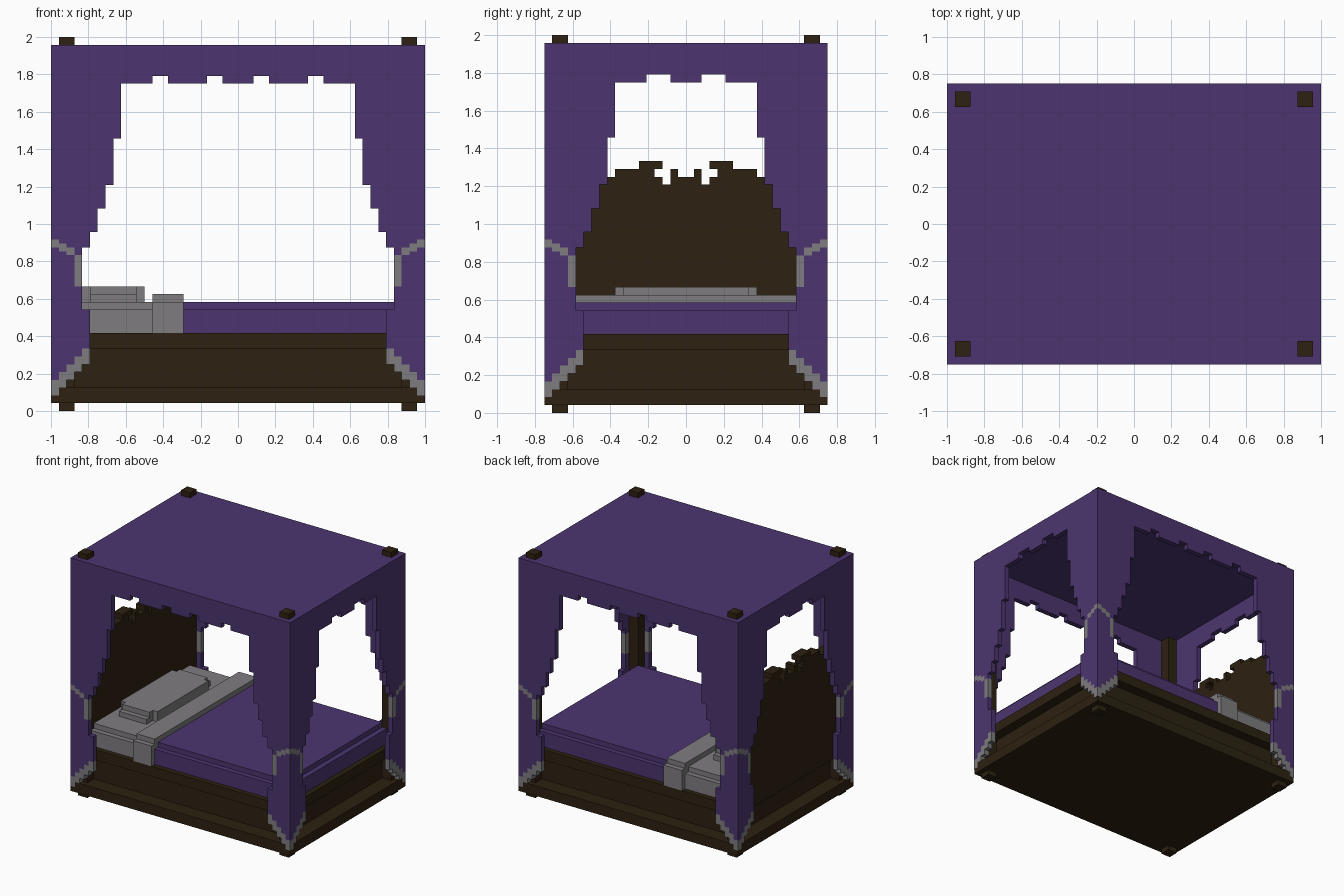
import bpy, bmesh
from mathutils import Matrix, Vector

if "Cube" in bpy.data.objects:
    bpy.data.objects.remove(bpy.data.objects["Cube"], do_unlink=True)

UNIT = 1 / 24  # one block
HX, HY = 24, 18  # half length and half depth in blocks


def material(name, rgb):
    m = bpy.data.materials.new(name)
    m.use_nodes = True
    m.diffuse_color = (*rgb, 1)
    m.node_tree.nodes["Principled BSDF"].inputs["Base Color"].default_value = (*rgb, 1)
    return m


purple = material("purple cloth", (0.072, 0.036, 0.162))
brown = material("dark wood", (0.026, 0.0155, 0.0055))
grey = material("grey linen", (0.212, 0.203, 0.212))


def build(name, mat, boxes):
    """One object from boxes given as (x0, x1, y0, y1, z0, z1) in blocks."""
    bm = bmesh.new()
    for x0, x1, y0, y1, z0, z1 in boxes:
        centre = Vector((x0 + x1, y0 + y1, z0 + z1)) * UNIT / 2
        size = Vector((abs(x1 - x0), abs(y1 - y0), abs(z1 - z0))) * UNIT
        bmesh.ops.create_cube(bm, size=1, matrix=Matrix.Translation(centre) @ Matrix.Diagonal(size).to_4x4())
    mesh = bpy.data.meshes.new(name)
    bm.to_mesh(mesh)
    bm.free()
    mesh.materials.append(mat)
    obj = bpy.data.objects.new(name, mesh)
    bpy.context.collection.objects.link(obj)
    return obj


def slab(hx, hy, z0, z1):
    return (-hx, hx, -hy, hy, z0, z1)


CORNERS = [(sx, sy) for sx in (-1, 1) for sy in (-1, 1)]

# Wooden base: plinth, recessed panel and rim
build("base_plinth", brown, [slab(HX - 0.03, HY - 0.03, 1, 3)])
build("base_panel", brown, [slab(21, 15, 3, 8)])
build("base_rim", brown, [slab(23, 17, 8, 10)])

# Corner posts, poking out as feet and finials
for sx, sy in CORNERS:
    name = ("left" if sx > 0 else "right") + ("_back" if sy > 0 else "_front") + "_post"
    build(name, brown, [(21 * sx, 23 * sx, 15 * sy, 17 * sy, 0, 48)])

# Carved headboard: (from, to, bottom, top) for one half
carving = [(0, 1, 10, 30), (1, 2, 10, 31), (2, 3, 10, 29), (3, 4, 10, 30),
           (3, 4, 31, 32), (4, 6, 10, 32), (6, 9, 10, 31), (9, 15, 10, 30)]
build("headboard", brown, [(-23, -21, s * a, s * b, z0, z1)
                           for s in (-1, 1) for a, b, z0, z1 in carving])

# Mattress: linen at the head, blanket at the foot
build("bed_sheet", grey, [(-22, -9, -16, 16, 10, 13), (-21, -9, -15, 15, 13, 14)])
build("blanket", purple, [(-9, 22, -16, 16, 10, 13), (-9, 21, -15, 15, 13, 14)])
build("blanket_fold", grey, [(-11, -7, -17, 17, 10, 14), (-11, -7, -16, 16, 14, 15)])

# Pillow with notched corners
build("pillow", grey, [(-20, -12, -8, 8, 14, 16), (-19, -13, -9, 9, 15, 16),
                       (-19, -13, -10, 10, 14, 15)])

# Canopy roof and hanging valance with notches in its lower edge
build("canopy_roof", purple, [slab(HX, HY, 46, 47)])
valance = []
for s in (-1, 1):
    valance.append((-HX, HX, s * HY, s * (HY - 1), 43, 46))
    valance.append((s * HX, s * (HX - 1), 1 - HY, HY - 1, 43, 46))
    for a, b in ((-15, -11), (-9, -4), (-2, 2), (4, 9), (11, 15)):
        valance.append((a, b, s * HY, s * (HY - 1), 42, 43))
    for a, b in ((-9, -5), (-2, 2), (5, 9)):
        valance.append((s * HX, s * (HX - 1), a, b, 42, 43))
build("valance", purple, valance)

# Curtain strips by distance from the corner: (bottom, top)
TOP = 43
ties = [(21, 22), (20.5, 21.5), (20, 21), (16, 20)]
cloth = []
hems = [(t, 2 + t, 4 + t) for t in range(5)]
for t, (lo, hi) in enumerate(ties):
    cloth += [(t, 4 + t, lo), (t, hi, TOP)]
cloth.append((4, 8, 13))
cloth += [(t, lo, TOP) for t, lo in zip(range(4, 9), (21, 23, 26, 29, 35))]
bands = [(t, lo, hi) for t, (lo, hi) in enumerate(ties)]


def drape(strips, sx, sy):
    """Wrap strips around a corner, along the long and the short side."""
    boxes = []
    for t, z0, z1 in strips:
        boxes.append((sx * (HX - t), sx * (HX - t - 1), sy * HY, sy * (HY - 1), z0, z1))
        if t:
            boxes.append((sx * HX, sx * (HX - 1), sy * (HY - t), sy * (HY - t - 1), z0, z1))
    # the valance already fills the top row
    return [(*b[:5], min(b[5], 43)) for b in boxes]


for sx, sy in CORNERS:
    side = ("left" if sx > 0 else "right") + ("_back" if sy > 0 else "_front")
    build(side + "_curtain", purple, drape(cloth, sx, sy))
    build(side + "_curtain_tie", grey, drape(bands, sx, sy))
    build(side + "_curtain_hem", grey, drape(hems, sx, sy))
